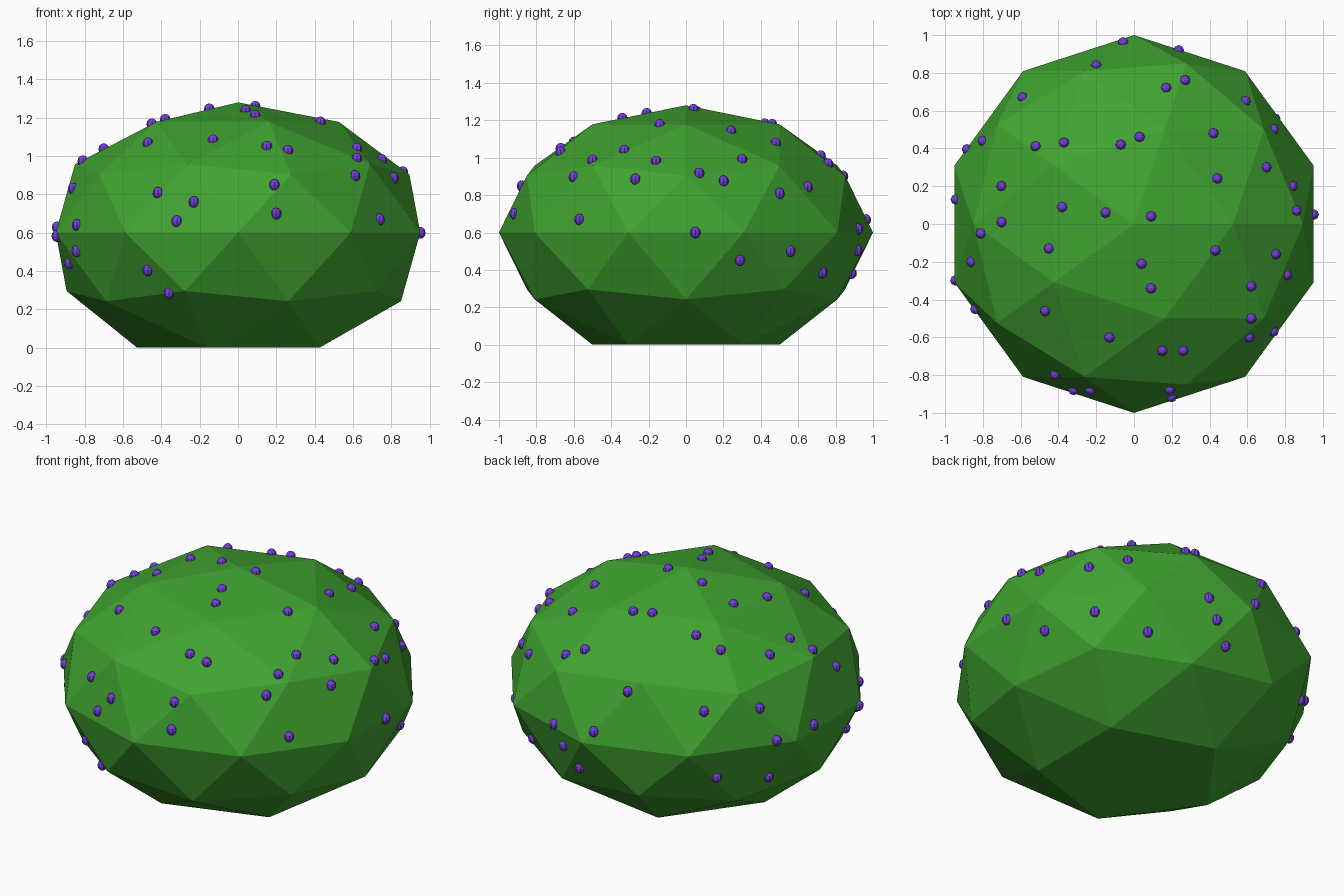
import bpy
import bmesh
from mathutils import Matrix, Vector
from mathutils.bvhtree import BVHTree

CENTRE_HEIGHT = 0.6
HEIGHT_SCALE = 0.68
BERRY_SIZE = (0.028, 0.028, 0.031)

# Berries on the crown, given from above in hundredths: x, y
CROWN = [
    (-20, 84), (27, 76), (17, 72), (-59, 67), (59, 65), (74, 50), (-80, 44),
    (-52, 41), (-37, 43), (-7, 42), (3, 46), (42, 48), (70, 30), (44, 24),
    (84, 20), (-70, 20), (-70, 1), (-81, -5), (-38, 9), (-15, 6), (9, 4),
    (86, 7), (-45, -13), (-86, -20), (-47, -46), (4, -21), (9, -34),
    (43, -14), (75, -16), (81, -27), (62, -33), (62, -50), (61, -60),
    (-13, -60), (15, -67), (26, -67),
]

# Berries on the steep sides, in hundredths: x, y, z
SIDES = [
    (-6, 97, 67), (24, 93, 62), (18, 93, 50), (9, 89, 38), (54, 77, 36),
    (75, 56, 50), (92, 30, 43), (95, 5, 60), (-89, 40, 62), (-95, 13, 63),
    (-95, -30, 58), (-92, -28, 42), (-85, -42, 50), (-84, -45, 64),
    (-64, 63, 43), (-80, 36, 37), (-50, -81, 38), (-39, -82, 25),
    (-32, -88, 66), (-23, -88, 76), (-42, -80, 81), (19, -88, 85),
    (20, -92, 70), (74, -57, 67),
]


def make_material(name, colour):
    material = bpy.data.materials.new(name)
    material.use_nodes = True
    material.diffuse_color = (*colour, 1)
    shader = material.node_tree.nodes["Principled BSDF"]
    shader.inputs["Base Color"].default_value = (*colour, 1)
    shader.inputs["Roughness"].default_value = 0.9
    return material


def add_object(name, bm, material):
    mesh = bpy.data.meshes.new(name)
    bm.to_mesh(mesh)
    bm.free()
    mesh.materials.append(material)
    obj = bpy.data.objects.new(name, mesh)
    bpy.context.collection.objects.link(obj)
    return obj


default_cube = bpy.data.objects.get("Cube")
if default_cube:
    bpy.data.objects.remove(default_cube)

leaf_green = make_material("leaf_green", (0.051, 0.366, 0.030))
berry_purple = make_material("berry_purple", (0.18, 0.048, 0.73))

# Faceted foliage: a squashed ball with a flat underside
foliage = bmesh.new()
bmesh.ops.create_icosphere(foliage, subdivisions=2, radius=1)
for vert in foliage.verts:
    vert.co.z = CENTRE_HEIGHT + HEIGHT_SCALE * vert.co.z
    if vert.co.z < 0.1:
        vert.co.z = 0
surface = BVHTree.FromBMesh(foliage)
add_object("foliage", foliage, leaf_green)

# Find where each berry sits on the foliage
spots = []
for x, y in CROWN:
    hit = surface.ray_cast(Vector((x / 100, y / 100, 3)), Vector((0, 0, -1)))[0]
    if hit:
        spots.append(hit)
for point in SIDES:
    spots.append(surface.find_nearest(Vector(point) / 100)[0])

# Small upright berries, half sunk into the leaves
berries = bmesh.new()
stretch = Matrix.Diagonal((*BERRY_SIZE, 1))
for spot in spots:
    bmesh.ops.create_uvsphere(berries, u_segments=8, v_segments=6, radius=1,
                              matrix=Matrix.Translation(spot) @ stretch)
add_object("berries", berries, berry_purple)
